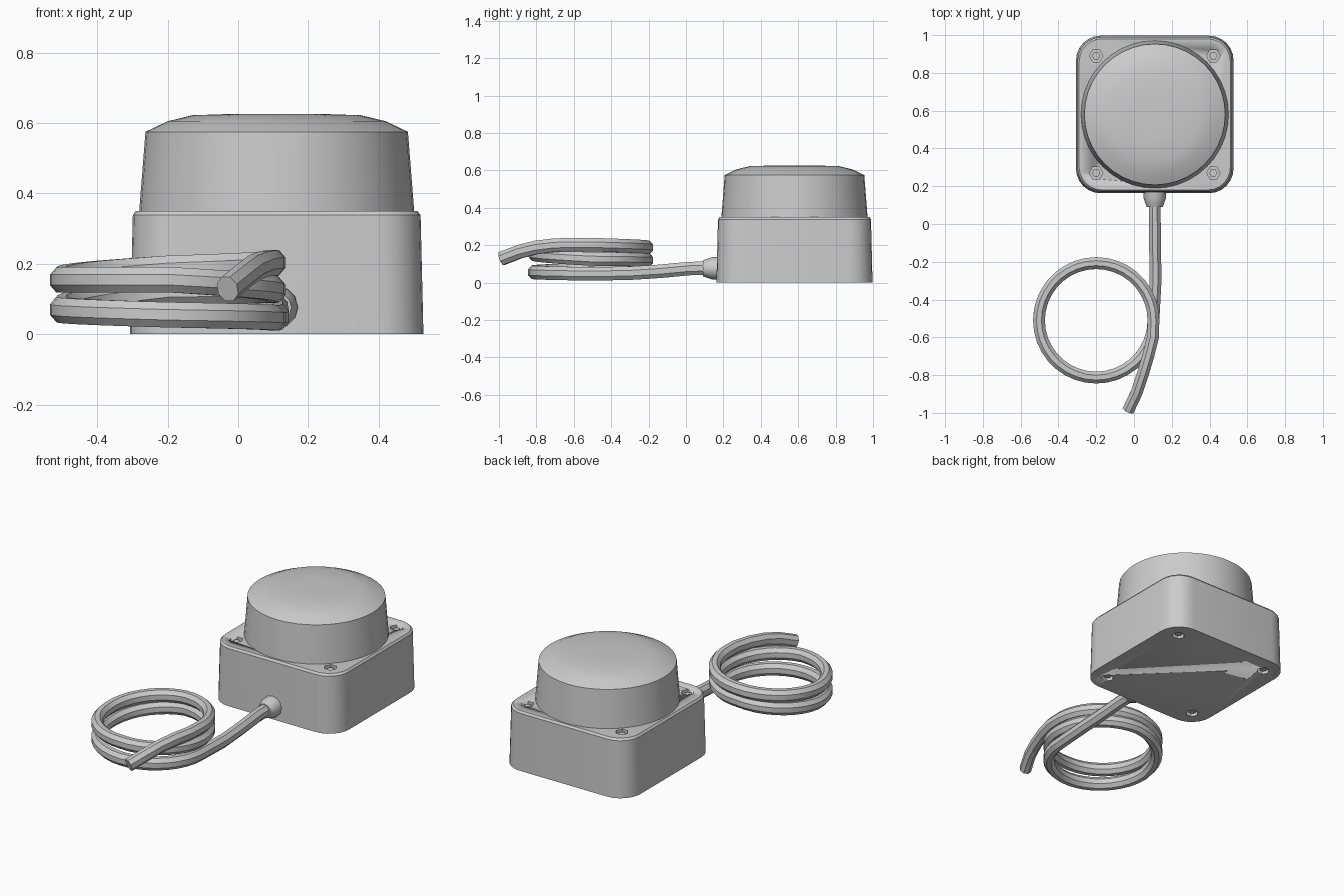
import bpy, bmesh, math
from mathutils import Vector

cube = bpy.data.objects.get("Cube")
if cube:
    bpy.data.objects.remove(cube, do_unlink=True)

grey = bpy.data.materials.new("plain grey")
grey.use_nodes = True
COLOUR = (0.6, 0.6, 0.6, 1)
grey.diffuse_color = COLOUR
grey.node_tree.nodes["Principled BSDF"].inputs["Base Color"].default_value = COLOUR

CX, CY = 0.11, 0.58   # centre of the housing


def finish(name, bm, angle=30):
    bmesh.ops.recalc_face_normals(bm, faces=bm.faces)
    mesh = bpy.data.meshes.new(name)
    bm.to_mesh(mesh)
    bm.free()
    obj = bpy.data.objects.new(name, mesh)
    bpy.context.collection.objects.link(obj)
    mesh.materials.append(grey)
    bpy.ops.object.select_all(action="DESELECT")
    obj.select_set(True)
    bpy.context.view_layer.objects.active = obj
    bpy.ops.object.shade_smooth_by_angle(angle=math.radians(angle))
    return obj


def loft(name, rings, angle=30):
    """Skin a list of equal point rings and cap both ends."""
    bm = bmesh.new()
    rows = [[bm.verts.new(p) for p in ring] for ring in rings]
    n = len(rows[0])
    for a, b in zip(rows, rows[1:]):
        for i in range(n):
            j = (i + 1) % n
            bm.faces.new((a[i], a[j], b[j], b[i]))
    bm.faces.new(rows[0])
    bm.faces.new(rows[-1])
    return finish(name, bm, angle)


def rounded_square(half, z, corner, steps=6):
    pts = []
    for q in range(4):
        mid = math.pi / 4 + q * math.pi / 2
        ox = math.copysign(half - corner, math.cos(mid))
        oy = math.copysign(half - corner, math.sin(mid))
        for s in range(steps + 1):
            a = q * math.pi / 2 + s / steps * math.pi / 2
            pts.append((CX + ox + corner * math.cos(a), CY + oy + corner * math.sin(a), z))
    return pts


def circle(radius, z, sides, x=CX, y=CY):
    return [(x + radius * math.cos(i * math.tau / sides),
             y + radius * math.sin(i * math.tau / sides), z) for i in range(sides)]


# Housing: slightly tapered square box with rounded corners
housing = loft("housing", [rounded_square(h, z, c) for h, z, c in (
    (0.417, 0, 0.13), (0.416, 0.05, 0.13), (0.409, 0.338, 0.125), (0.4, 0.35, 0.12))])

# Screw pockets cut in the top and bottom of each corner
corners = [(sx, sy) for sx in (-1, 1) for sy in (-1, 1)]
bm = bmesh.new()
for sx, sy in corners:
    for z0, z1 in ((-0.05, 0.025), (0.31, 0.4)):
        rows = [[bm.verts.new(p) for p in circle(0.036, z, 6, CX + sx * 0.31, CY + sy * 0.31)]
                for z in (z0, z1)]
        for i in range(6):
            j = (i + 1) % 6
            bm.faces.new((rows[0][i], rows[0][j], rows[1][j], rows[1][i]))
        bm.faces.new(rows[0])
        bm.faces.new(rows[1])
cutter = finish("pocket_cutter", bm)
cutter.hide_render = True
cutter.hide_viewport = True
cut = housing.modifiers.new("pockets", "BOOLEAN")
cut.object = cutter
cut.solver = "EXACT"

# Screw heads sitting in the top and bottom pockets
for sx, sy in corners:
    for side, z0, z1 in (("lower", 0.01, 0.04), ("upper", 0.3, 0.34)):
        loft("screw_" + side, [circle(0.022, z, 6, CX + sx * 0.31, CY + sy * 0.31)
                               for z in (z0, z1)])

# Round cap: tapered wall, sloped shoulder and shallow crown
loft("round_cap", [circle(r, z, 40) for r, z in (
    (0.392, 0.33), (0.39, 0.36), (0.373, 0.575), (0.31, 0.605), (0.24, 0.622), (0.12, 0.626))], 25)


def along_y(radius, y, sides=12):
    return [(0.11 + radius * math.cos(i * math.tau / sides), y,
             0.076 + radius * math.sin(i * math.tau / sides)) for i in range(sides)]


# Cable gland on the front wall
loft("cable_gland", [along_y(r, y) for r, y in (
    (0.062, 0.2), (0.06, 0.14), (0.05, 0.11), (0.042, 0.09))])

# Cable path: straight lead, two coiled turns, then a drooping free end
path = [(0.11, 0.15, 0.076), (0.11, 0.02, 0.075), (0.112, -0.14, 0.06), (0.114, -0.3, 0.05)]
heights = [0.046, 0.055, 0.07, 0.12, 0.126, 0.155, 0.154, 0.187, 0.203]  # one per quarter turn
STEPS = 9
for k in range((len(heights) - 1) * STEPS + 1):
    q, f = divmod(k, STEPS)
    z = heights[q] + (heights[min(q + 1, len(heights) - 1)] - heights[q]) * f / STEPS
    a = -k / STEPS * math.pi / 2
    path.append((-0.2 + 0.303 * math.cos(a), -0.51 + 0.303 * math.sin(a), z))
path += [(0.1, -0.6, 0.203), (0.075, -0.7, 0.2), (0.045, -0.8, 0.188),
         (0.015, -0.89, 0.165), (-0.03, -0.985, 0.128)]

# Sweep a slightly tall eight-sided section along the path
rings = []
pts = [Vector(p) for p in path]
for i, p in enumerate(pts):
    way = (pts[min(i + 1, len(pts) - 1)] - pts[max(i - 1, 0)]).normalized()
    side = way.cross(Vector((0, 0, 1))).normalized()
    up = side.cross(way)
    rings.append([p + side * 0.034 * math.cos(t) + up * 0.039 * math.sin(t)
                  for t in ((s + 0.5) * math.tau / 8 for s in range(8))])
loft("coiled_cable", rings, 40)
